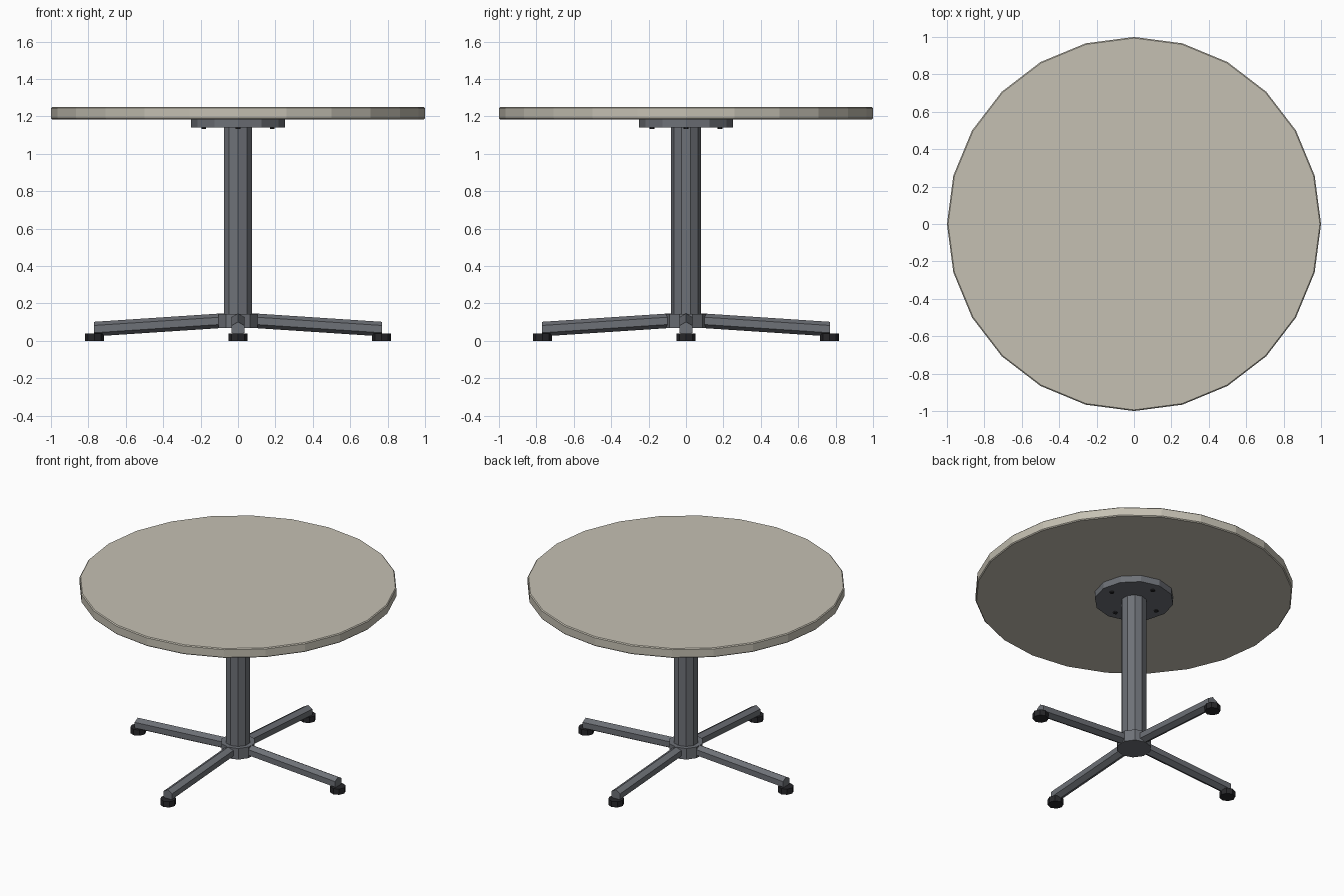
import bpy, bmesh, math
from mathutils import Matrix

if "Cube" in bpy.data.objects:
    bpy.data.objects.remove(bpy.data.objects["Cube"])


def material(name, rgb):
    m = bpy.data.materials.new(name)
    m.diffuse_color = (*rgb, 1.0)
    m.use_nodes = True
    m.node_tree.nodes["Principled BSDF"].inputs["Base Color"].default_value = m.diffuse_color
    return m


STONE = material("warm_grey_top", (0.56, 0.53, 0.45))
METAL = material("grey_metal", (0.155, 0.165, 0.185))
BLACK = material("black_rubber", (0.02, 0.02, 0.023))


def cylinder(name, mat, sides, radius, z0, z1, x=0, y=0, bevel=0):
    """Upright flat-sided cylinder with one vertex column facing +y."""
    bm = bmesh.new()
    bmesh.ops.create_cone(bm, cap_ends=True, segments=sides, radius1=radius,
                          radius2=radius, depth=z1 - z0,
                          matrix=Matrix.Translation((x, y, (z0 + z1) / 2)))
    if bevel:
        rim = [e for e in bm.edges if abs(e.verts[0].co.z - e.verts[1].co.z) < 1e-5]
        bmesh.ops.bevel(bm, geom=rim, offset=bevel, segments=1, affect='EDGES')
    return finish(name, bm, mat)


def finish(name, bm, mat):
    bmesh.ops.recalc_face_normals(bm, faces=bm.faces)
    mesh = bpy.data.meshes.new(name)
    bm.to_mesh(mesh)
    bm.free()
    mesh.materials.append(mat)
    ob = bpy.data.objects.new(name, mesh)
    bpy.context.collection.objects.link(ob)
    return ob


def leg(name, angle):
    """Hexagonal bar, ridge upward, sloping down from hub to foot."""
    bm = bmesh.new()
    rings = []
    for d, z in ((0.04, 0.111), (0.77, 0.063)):
        rings.append([bm.verts.new((d, 0.039 * math.sin(k * math.pi / 3),
                                    z + 0.039 * math.cos(k * math.pi / 3)))
                      for k in range(6)])
    for k in range(6):
        j = (k + 1) % 6
        bm.faces.new((rings[0][k], rings[0][j], rings[1][j], rings[1][k]))
    for r in rings:
        bm.faces.new(r)
    bm.transform(Matrix.Rotation(angle, 4, 'Z'))
    finish(name, bm, METAL)


# Round top, mounting plate, column and hub
cylinder("table_top", STONE, 24, 1.0, 1.185, 1.25, bevel=0.006)
cylinder("mounting_plate", METAL, 12, 0.25, 1.14, 1.185)
cylinder("column", METAL, 10, 0.08, 0.1, 1.14)
cylinder("hub", METAL, 10, 0.11, 0.068, 0.145)

# Four legs, each with a foot, and four bolts under the plate
for i in range(4):
    a = i * math.pi / 2
    c, s = math.cos(a), math.sin(a)
    leg(f"leg_{i + 1}", a)
    cylinder(f"foot_{i + 1}", BLACK, 8, 0.05, 0.0, 0.04, 0.767 * c, 0.767 * s)
    cylinder(f"bolt_{i + 1}", BLACK, 6, 0.014, 1.132, 1.142, 0.182 * c, 0.182 * s)
